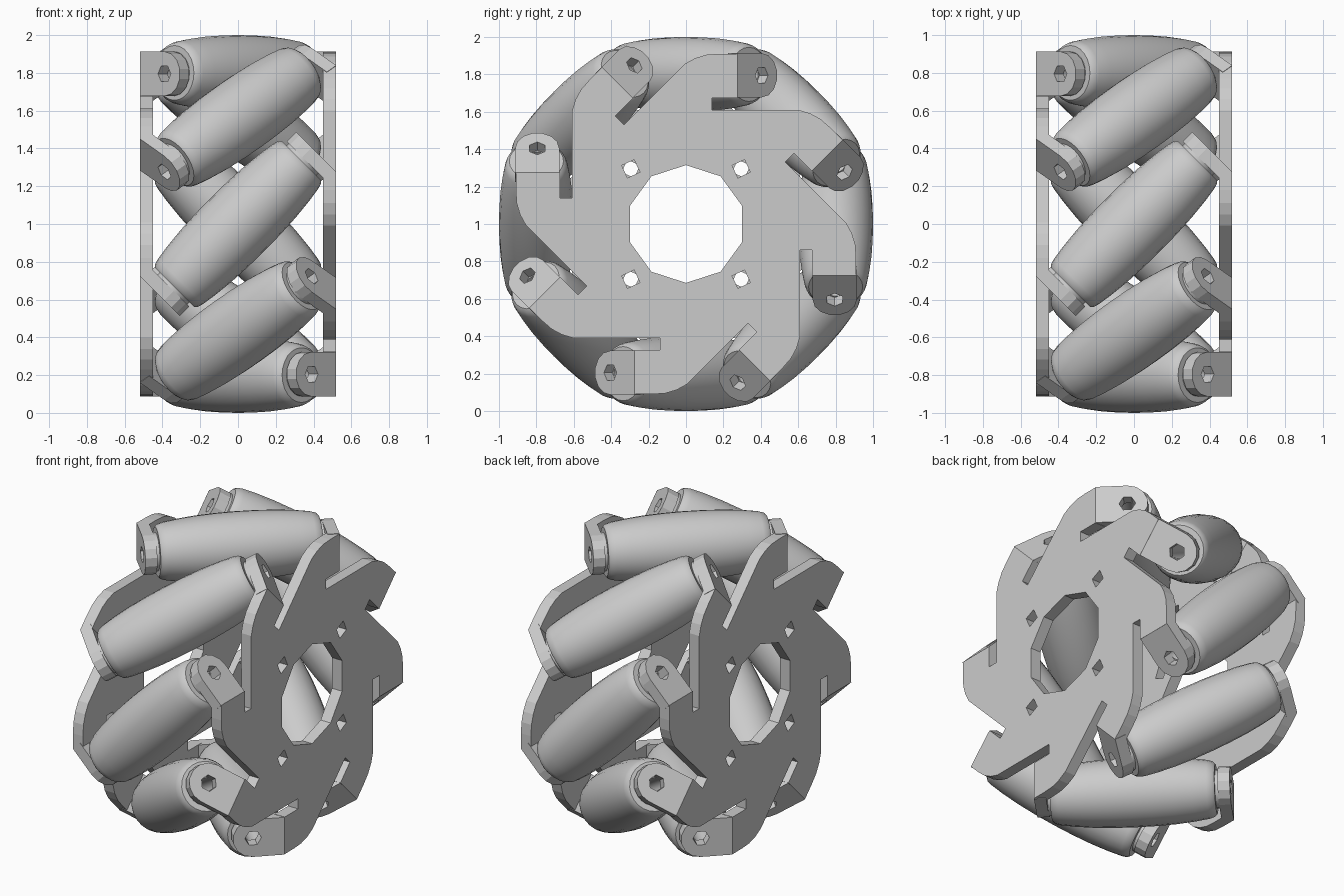
import bpy, bmesh
from math import pi, sin, cos, radians
from mathutils import Matrix, Vector

if "Cube" in bpy.data.objects:
    bpy.data.objects.remove(bpy.data.objects["Cube"])

N = 8                       # rollers per wheel
R2 = 0.5 ** 0.5
CENTRE = Matrix.Translation((0, 0, 1))


def frame(x, y, z, pos):
    m = Matrix((x, y, z)).transposed().to_4x4()
    m.translation = Vector(pos)
    return m


def ring(cx, cy, r, n, start=0.0):
    return [(cx + r * cos(start + 2 * pi * i / n), cy + r * sin(start + 2 * pi * i / n)) for i in range(n)]


def sheet(name, loops, thickness):
    """Flat plate with holes, made from a filled 2D curve."""
    cu = bpy.data.curves.new(name, 'CURVE')
    cu.dimensions = '2D'
    cu.fill_mode = 'BOTH'
    cu.extrude = thickness / 2
    for pts in loops:
        sp = cu.splines.new('POLY')
        sp.points.add(len(pts) - 1)
        for p, (a, b) in zip(sp.points, pts):
            p.co = (a, b, 0, 1)
        sp.use_cyclic_u = True
    tmp = bpy.data.objects.new(name, cu)
    bpy.context.collection.objects.link(tmp)
    dg = bpy.context.evaluated_depsgraph_get()
    me = bpy.data.meshes.new_from_object(tmp.evaluated_get(dg))
    bpy.data.objects.remove(tmp)
    bm = bmesh.new()
    bm.from_mesh(me)
    bmesh.ops.remove_doubles(bm, verts=bm.verts, dist=1e-5)
    bmesh.ops.recalc_face_normals(bm, faces=bm.faces)
    bm.to_mesh(me)
    bm.free()
    me.shade_flat()
    return me


def lathe(name, profile, n):
    """Closed profile of (axial, radius) turned about local z."""
    bm = bmesh.new()
    rows = [[bm.verts.new((x, y, s)) for x, y in ring(0, 0, r, n)] for s, r in profile]
    for a, b in zip(rows, rows[1:] + rows[:1]):
        for i in range(n):
            j = (i + 1) % n
            bm.faces.new((a[i], a[j], b[j], b[i]))
    bmesh.ops.recalc_face_normals(bm, faces=bm.faces)
    me = bpy.data.meshes.new(name)
    bm.to_mesh(me)
    bm.free()
    me.shade_smooth()
    me.set_sharp_from_angle(angle=radians(35))
    return me


def place(name, me, m):
    ob = bpy.data.objects.new(name, me)
    bpy.context.collection.objects.link(ob)
    ob.matrix_world = CENTRE @ m
    return ob


# Side plate: pinwheel outline, centre bore and four bolt holes
sector = [(-.007, .856), (.05, .887), (.11, .905), (.18, .91), (.275, .91),
          (.275, .675), (.14, .675), (.14, .61)]
outline = []
for k in range(N):
    c, s = cos(k * pi / 4), sin(k * pi / 4)
    outline += [(u * c + v * s, v * c - u * s) for u, v in sector]
holes = [ring(0, 0, .315, 10, pi / 2)]
holes += [ring(a * .295, b * .295, .052, 4, radians(70)) for a in (-1, 1) for b in (-1, 1)]
plate_mesh = sheet("side_plate", [outline] + holes, .07)
plate_frame = frame((0, 1, 0), (0, 0, 1), (1, 0, 0), (.485, 0, 0))

# Bent tab: rounded end around the axle hole
cap = [(.118 * cos(a), .118 * sin(a)) for a in [-pi / 2 + pi * i / 7 for i in range(8)]]
tab_mesh = sheet("bent_tab", [[(-.184, -.118)] + cap + [(-.184, .118)], ring(0, 0, .048, 6)], .07)
tab_frame = frame((-R2, R2, 0), (0, 0, 1), (R2, R2, 0), (.365, .38, .795))

# Barrel roller with end collars and an axle bore
half = [(0, .2), (.12, .198), (.24, .192), (.35, .181), (.43, .169), (.46, .160),
        (.475, .145), (.475, .112), (.498, .112), (.498, .048)]
profile = [(-s, r) for s, r in reversed(half[1:])] + half
roller_mesh = lathe("roller", profile, 24)
roller_frame = frame((0, 0, 1), (R2, -R2, 0), (R2, R2, 0), (0, 0, .8))

# Assemble: two opposed plates with tabs, and the ring of rollers
for side, flip in (("right", Matrix.Identity(4)), ("left", Matrix.Rotation(pi, 4, 'Z'))):
    place(side + "_side_plate", plate_mesh, flip @ plate_frame)
    for k in range(N):
        place(f"{side}_bent_tab_{k + 1}", tab_mesh, flip @ Matrix.Rotation(k * pi / 4, 4, 'X') @ tab_frame)
for k in range(N):
    place(f"roller_{k + 1}", roller_mesh, Matrix.Rotation(k * pi / 4, 4, 'X') @ roller_frame)
